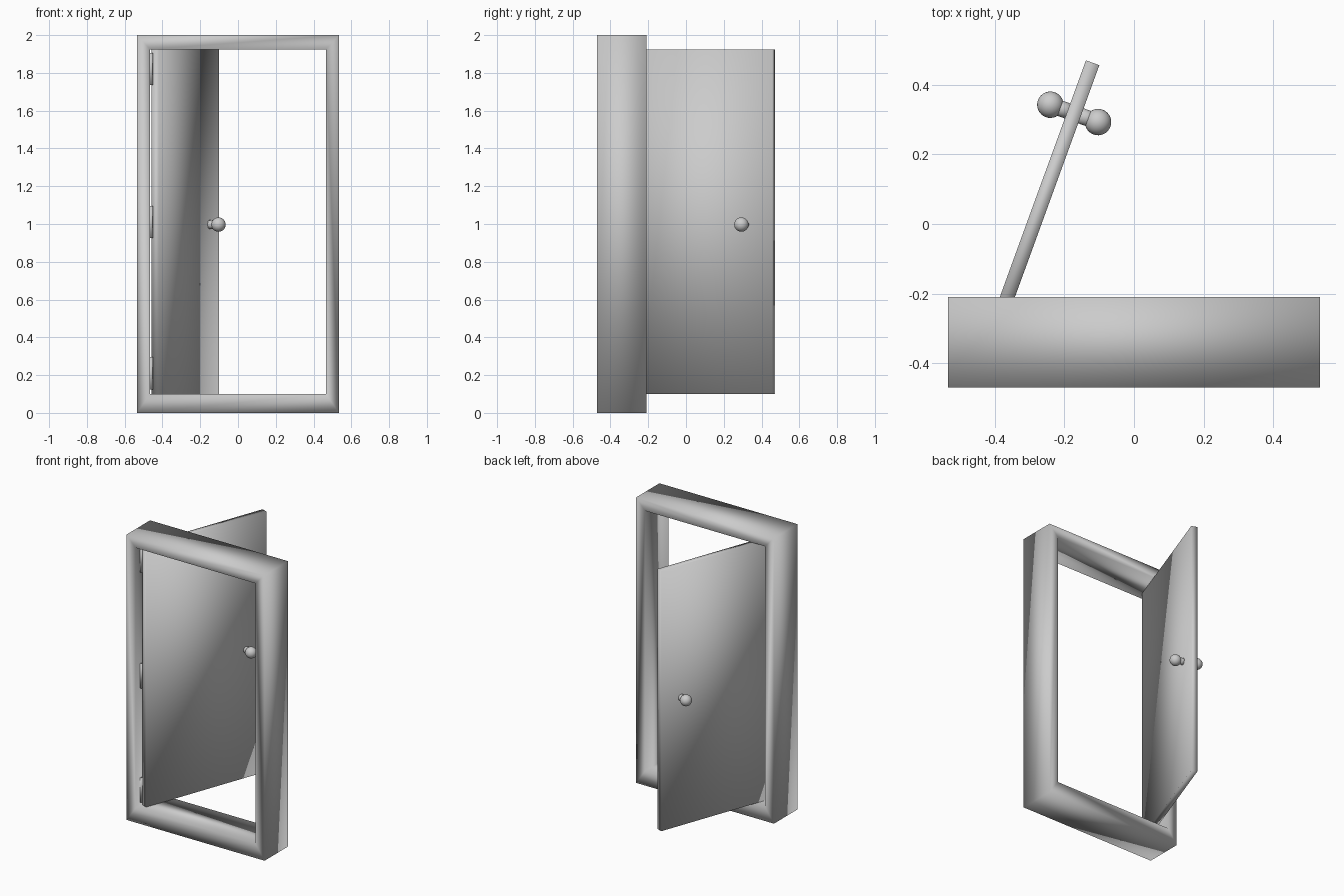
import bpy, bmesh, math
from mathutils import Matrix, Vector

cube = bpy.data.objects.get("Cube")
if cube:
    bpy.data.objects.remove(cube, do_unlink=True)

grey = bpy.data.materials.new("plain grey")
grey.use_nodes = True
grey.diffuse_color = (0.6, 0.6, 0.6, 1)
grey.node_tree.nodes["Principled BSDF"].inputs["Base Color"].default_value = (0.6, 0.6, 0.6, 1)


def add_part(name, bm, matrix=Matrix()):
    """Turn a bmesh into a smooth grey object."""
    bmesh.ops.recalc_face_normals(bm, faces=bm.faces)
    for face in bm.faces:
        face.smooth = True
    mesh = bpy.data.meshes.new(name)
    bm.to_mesh(mesh)
    bm.free()
    mesh.materials.append(grey)
    obj = bpy.data.objects.new(name, mesh)
    obj.matrix_world = matrix
    bpy.context.collection.objects.link(obj)
    return obj


def box(size, centre):
    bm = bmesh.new()
    bmesh.ops.create_cube(bm, size=1, matrix=Matrix.Translation(centre) @ Matrix.Diagonal((*size, 1)))
    return bm


# Frame: mitred ring pushed back to its depth
def rectangle(bm, x, low, high):
    return [bm.verts.new((sx * x, -0.47, z)) for sx, z in ((-1, low), (1, low), (1, high), (-1, high))]


bm = bmesh.new()
outer = rectangle(bm, 0.535, 0, 2)
inner = rectangle(bm, 0.465, 0.1, 1.925)
for i in range(4):
    j = (i + 1) % 4
    bm.faces.new((outer[i], outer[j], inner[j], inner[i]))
ring = bmesh.ops.extrude_face_region(bm, geom=bm.faces[:], use_keep_orig=True)
bmesh.ops.translate(bm, vec=(0, 0.26, 0), verts=[v for v in ring["geom"] if isinstance(v, bmesh.types.BMVert)])
add_part("door_frame", bm)

# Door: local x runs from hinge to free edge, swung open about the hinge edge
width, thick, low, high = 0.932, 0.041, 0.101, 1.924
swing = Matrix.Translation((-0.457, -0.405, 0)) @ Matrix.Rotation(math.radians(70), 4, "Z")
add_part("door_panel", box((width, thick, high - low), (width / 2, -thick / 2, (low + high) / 2)), swing)

# Knob and stem on each side of the door
knob_x, knob_z = width - 0.155, 0.997
for name, side in (("inner", -1), ("outer", 1)):
    bm = bmesh.new()
    place = Matrix.Translation((knob_x, -thick / 2 + side * 0.073, knob_z))
    bmesh.ops.create_uvsphere(bm, u_segments=32, v_segments=16, radius=0.038, matrix=place)
    add_part(name + "_knob", bm, swing)
    bm = bmesh.new()
    place = Matrix.Translation((knob_x, -thick / 2 + side * 0.035, knob_z)) @ Matrix.Rotation(math.pi / 2, 4, "X")
    bmesh.ops.create_cone(bm, cap_ends=True, segments=32, radius1=0.023, radius2=0.023, depth=0.06, matrix=place)
    add_part(name + "_knob_stem", bm, swing)

# Three hinge barrels in the gap between frame and door
for name, z in (("lower", 0.21), ("middle", 1.01), ("upper", 1.82)):
    bm = bmesh.new()
    bmesh.ops.create_cone(bm, cap_ends=True, segments=16, radius1=0.009, radius2=0.009, depth=0.17,
                          matrix=Matrix.Translation((-0.46, -0.415, z)))
    add_part(name + "_hinge", bm)
